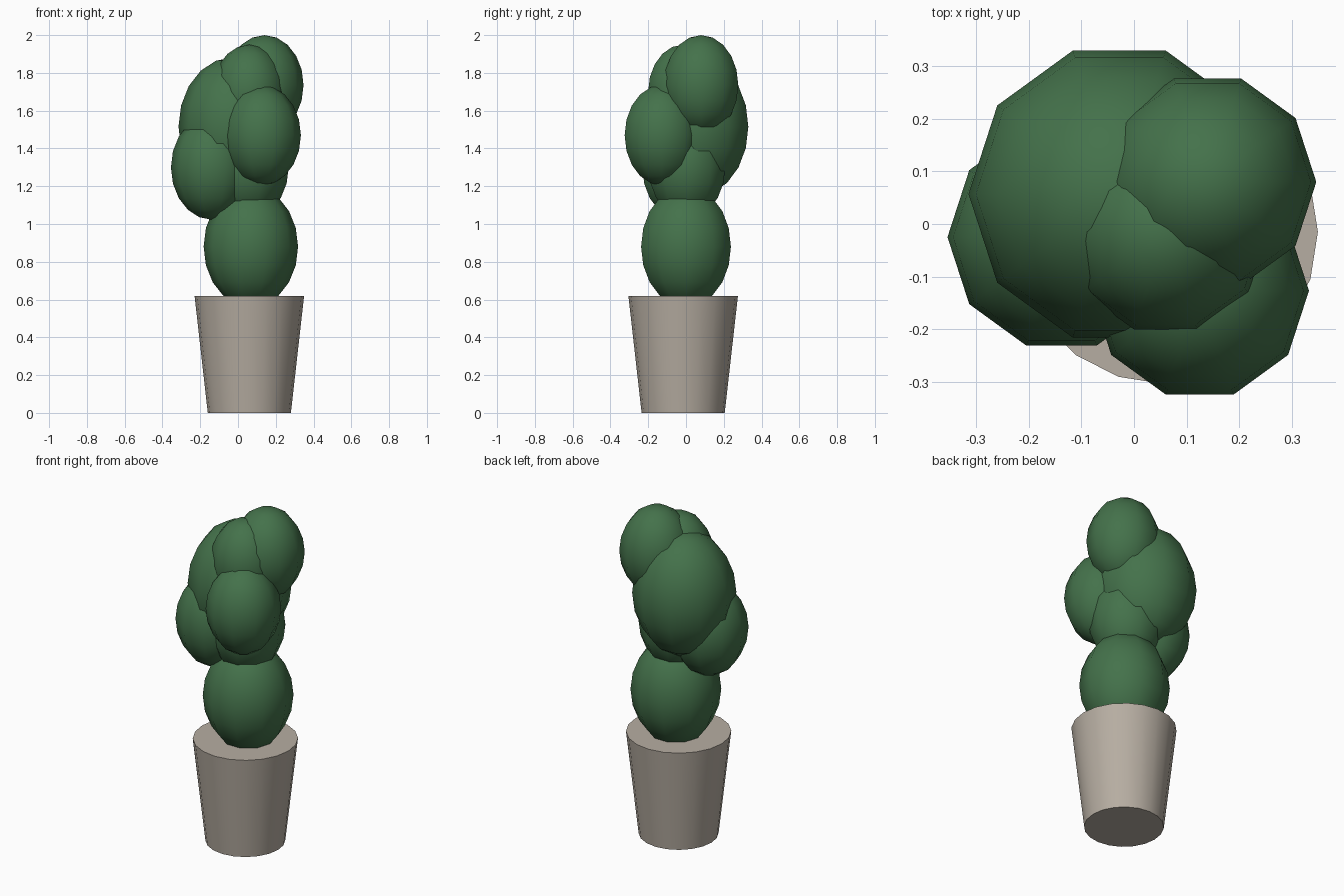
import bpy
from math import radians

default_cube = bpy.data.objects.get("Cube")
if default_cube:
    bpy.data.objects.remove(default_cube, do_unlink=True)


def make_material(name, rgb):
    mat = bpy.data.materials.new(name)
    mat.use_nodes = True
    colour = (*rgb, 1.0)
    mat.diffuse_color = colour
    mat.node_tree.nodes["Principled BSDF"].inputs["Base Color"].default_value = colour
    return mat


leaf_green = make_material("leaf green", (0.058, 0.168, 0.07))
pot_beige = make_material("pot beige", (0.47, 0.42, 0.36))


def finish(name, mat, angle):
    obj = bpy.context.object
    obj.name = name
    obj.data.materials.append(mat)
    bpy.ops.object.transform_apply(location=False, rotation=True, scale=True)
    bpy.ops.object.shade_smooth_by_angle(angle=radians(angle))
    return obj


def foliage(name, centre, radius):
    """Upright egg-shaped clump with ten sides, a corner pointing along x."""
    bpy.ops.mesh.primitive_uv_sphere_add(segments=10, ring_count=10, radius=radius,
                                         location=centre, rotation=(0, 0, radians(90)))
    bpy.context.object.scale.z = 1.28
    return finish(name, leaf_green, 60)


# Tapered pot with closed top
POT_HEIGHT = 0.62
bpy.ops.mesh.primitive_cone_add(vertices=20, radius1=0.22, radius2=0.29, depth=POT_HEIGHT,
                                location=(0.06, -0.015, POT_HEIGHT / 2))
finish("pot", pot_beige, 30)

# Foliage clumps, from the pot upwards
clumps = {
    "base_foliage": ((0.068, 0.0, 0.88), 0.25),
    "lower_right_foliage": ((-0.138, -0.025, 1.30), 0.217),
    "inner_foliage": ((0.055, 0.005, 1.30), 0.213),
    "front_left_foliage": ((0.125, -0.127, 1.47), 0.208),
    "large_back_foliage": ((-0.028, 0.057, 1.515), 0.287),
    "upper_middle_foliage": ((0.06, -0.015, 1.70), 0.195),
    "top_left_foliage": ((0.14, 0.08, 1.735), 0.207),
}
for name, (centre, radius) in clumps.items():
    foliage(name, centre, radius)
